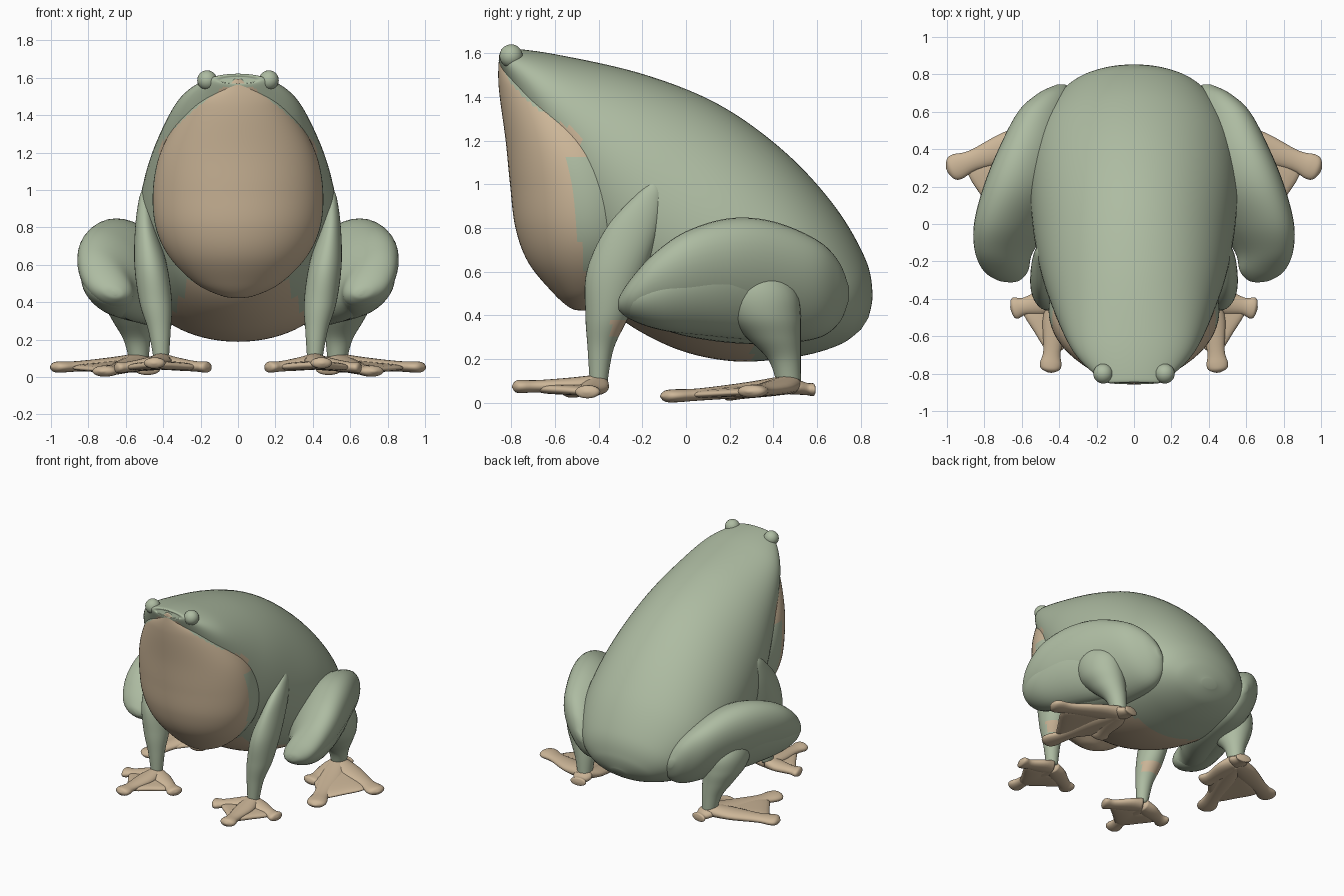
import bpy, bmesh, math
from mathutils import Vector

if "Cube" in bpy.data.objects:
    bpy.data.objects.remove(bpy.data.objects["Cube"], do_unlink=True)


def material(name, rgb):
    mat = bpy.data.materials.new(name)
    mat.use_nodes = True
    mat.diffuse_color = (*rgb, 1)
    mat.node_tree.nodes["Principled BSDF"].inputs["Base Color"].default_value = (*rgb, 1)
    return mat


GREEN = material("sage_green", (0.42, 0.5, 0.36))
TAN = material("warm_tan", (0.61, 0.47, 0.315))


def finish(bm, name, mats, rule=None):
    """Turn a bmesh into a smooth object; rule(centre) picks the second colour."""
    bmesh.ops.recalc_face_normals(bm, faces=bm.faces)
    for f in bm.faces:
        f.smooth = True
        if rule and rule(f.calc_center_median()):
            f.material_index = 1
    mesh = bpy.data.meshes.new(name)
    bm.to_mesh(mesh)
    bm.free()
    for m in mats:
        mesh.materials.append(m)
    ob = bpy.data.objects.new(name, mesh)
    bpy.context.collection.objects.link(ob)
    return ob


def spline(a, b, c, d, t):
    return 0.5 * (2 * b + (c - a) * t + (2 * a - 5 * b + 4 * c - d) * t * t
                  + (3 * b - a - 3 * c + d) * t ** 3)


def loft(name, keys, mats, rule=None, segs=32, steps=6):
    """Skin smoothly interpolated ellipses, each key being (centre, axis, axis)."""
    rows, last = [], len(keys) - 1
    for i in range(last):
        near = [keys[max(0, min(last, i + k))] for k in (-1, 0, 1, 2)]
        for s in range(steps):
            rows.append([spline(*(k[j] for k in near), s / steps) for j in range(3)])
    rows.append(keys[-1])
    bm = bmesh.new()
    angles = [2 * math.pi * k / segs for k in range(segs)]
    rings = [[bm.verts.new(c + u * math.cos(a) + v * math.sin(a)) for a in angles]
             for c, u, v in rows]
    for r, q in zip(rings, rings[1:]):
        for k in range(segs):
            n = (k + 1) % segs
            bm.faces.new((r[k], r[n], q[n], q[k]))
    bm.faces.new(rings[0])
    bm.faces.new(rings[-1])
    return finish(bm, name, mats, rule)


def level_rings(rows, side=1):
    """Horizontal ellipses from rows of z, x, y, x radius, y radius."""
    return [(Vector((side * x, y, z)), Vector((w, 0, 0)), Vector((0, d, 0)))
            for z, x, y, w, d in rows]


def leaning_rings(rows, side):
    """Upright ellipses leaning outward, from rows of y, x, z, x radius, z radius."""
    return [(Vector((side * x, y, z)), Vector((w, 0, 0)), Vector((side * 0.38 * h, 0, h)))
            for y, x, z, w, h in rows]


def toe(name, ankle, tip, width):
    """Flattened toe with a rounded pad at its end."""
    d = tip - ankle
    flat = Vector((-d.y, d.x, 0)).normalized()
    keys = []
    for t, w, h in ((0, 0.9, 0.045), (0.3, 1.15, 0.036), (0.7, 0.8, 0.028),
                    (0.88, 1, 0.03), (0.96, 0.8, 0.026), (1, 0.15, 0.005)):
        c = ankle + d * t
        c.z = tip.z + (ankle.z - tip.z) * (1 - t) ** 1.6
        keys.append((c, flat * w * width, Vector((0, 0, h))))
    loft(name, keys, [TAN], segs=20, steps=4)


def foot(name, ankle, tips, width, notch):
    """Toes joined by a rounded web."""
    for i, tip in enumerate(tips):
        toe(f"{name}_toe_{i + 1}", ankle, tip, width)
    edge = []
    for i, tip in enumerate(tips):
        edge.append(ankle.lerp(tip, 0.9))
        if i + 1 < len(tips):
            edge.append(ankle.lerp((tip + tips[i + 1]) / 2, notch))
    bm = bmesh.new()
    hub = bm.verts.new(ankle)
    rim = []
    for p in edge:
        mid = ankle.lerp(p, 0.5)
        rim.append((bm.verts.new((mid.x, mid.y, 0.057)), bm.verts.new((p.x, p.y, p.z - 0.006))))
    for (a, b), (c, d) in zip(rim, rim[1:]):
        bm.faces.new((hub, a, c))
        bm.faces.new((a, b, d, c))
    web = finish(bm, f"{name}_web", [TAN])
    thick = web.modifiers.new("thickness", "SOLIDIFY")
    thick.thickness = 0.045
    thick.offset = 0
    web.modifiers.new("rounding", "SUBSURF").levels = 2


# Body: slanted sections given by back point, belly point and half width
sections = [
    (-0.843, 1.603, -0.85, 1.57, 0.09), (-0.822, 1.622, -0.848, 1.535, 0.165),
    (-0.6, 1.595, -0.74, 1.28, 0.33), (-0.2, 1.505, -0.54, 0.78, 0.46),
    (0.15, 1.365, -0.38, 0.46, 0.525), (0.45, 1.15, -0.1, 0.27, 0.555),
    (0.68, 0.9, 0.2, 0.192, 0.53), (0.82, 0.66, 0.5, 0.21, 0.41),
    (0.853, 0.5, 0.7, 0.265, 0.25), (0.835, 0.39, 0.8, 0.335, 0.06)]
body_keys = [(Vector((0, (ty + by) / 2, (tz + bz) / 2)), Vector((w, 0, 0)),
              Vector((0, ty - by, tz - bz)) / 2) for ty, tz, by, bz, w in sections]


def under_chin(p):
    return p.z < 1.6 - 0.65 * abs(p.x) - 0.25 * (p.y + 0.85)


def body_tan(p):
    chin = p.y < -0.48 and 1.05 < p.z < 1.55 and under_chin(p)
    belly = p.y < 0.3 and abs(p.x) < 0.52 - 0.5 * p.z and p.z < 0.42 - 0.45 * p.y
    return chin or belly and p.z < 0.6


loft("body", body_keys, [GREEN, TAN], body_tan, segs=80, steps=10)

# Throat pouch: tan in front, green where it joins the body
throat = [(1.595, 0, -0.838, 0.02, 0.016), (1.5, 0, -0.745, 0.195, 0.114),
          (1.4, 0, -0.64, 0.305, 0.212), (1.2, 0, -0.53, 0.415, 0.295),
          (1, 0, -0.47, 0.455, 0.335), (0.8, 0, -0.45, 0.44, 0.33),
          (0.64, 0, -0.45, 0.365, 0.27), (0.5, 0, -0.46, 0.225, 0.145),
          (0.435, 0, -0.47, 0.09, 0.06), (0.422, 0, -0.47, 0.01, 0.01)]
loft("throat_pouch", level_rings(throat), [GREEN, TAN],
     lambda p: under_chin(p) and (p.y < -0.36 - 0.17 * p.z or p.z < 0.56 or p.z > 1.12),
     segs=80, steps=8)

arm = [(1.005, 0.5, -0.15, 0.01, 0.015), (0.95, 0.5, -0.17, 0.03, 0.06),
       (0.8, 0.495, -0.245, 0.055, 0.12), (0.6, 0.467, -0.32, 0.087, 0.135),
       (0.4, 0.44, -0.36, 0.087, 0.1), (0.25, 0.42, -0.39, 0.06, 0.06),
       (0.09, 0.41, -0.4, 0.04, 0.04)]
thigh = [(0.745, 0.39, 0.5, 0.02, 0.03), (0.7, 0.41, 0.505, 0.085, 0.14),
         (0.6, 0.45, 0.52, 0.147, 0.225), (0.4, 0.5, 0.55, 0.198, 0.28),
         (0.2, 0.56, 0.56, 0.22, 0.285), (0, 0.645, 0.545, 0.19, 0.24),
         (-0.15, 0.695, 0.515, 0.142, 0.165), (-0.25, 0.685, 0.475, 0.114, 0.095),
         (-0.3, 0.67, 0.455, 0.06, 0.04), (-0.312, 0.66, 0.45, 0.01, 0.01)]
shin = [(-0.3, 0.67, 0.45, 0.03, 0.02), (-0.24, 0.685, 0.46, 0.112, 0.085),
        (-0.1, 0.695, 0.475, 0.133, 0.145), (0.1, 0.65, 0.495, 0.142, 0.19),
        (0.3, 0.585, 0.5, 0.132, 0.21), (0.45, 0.52, 0.48, 0.11, 0.17),
        (0.56, 0.47, 0.47, 0.02, 0.03)]
calf = [(0.66, 0.58, 0.3, 0.1, 0.1), (0.52, 0.59, 0.32, 0.14, 0.185),
        (0.4, 0.58, 0.35, 0.14, 0.175), (0.3, 0.56, 0.4, 0.11, 0.125),
        (0.2, 0.54, 0.45, 0.072, 0.075), (0.09, 0.53, 0.47, 0.052, 0.055)]

# Paired parts
for label, s in (("left", 1), ("right", -1)):
    bpy.ops.mesh.primitive_uv_sphere_add(segments=24, ring_count=16, radius=0.053,
                                         location=(s * 0.165, -0.8, 1.587))
    eye = bpy.context.object
    eye.name = f"{label}_eye"
    eye.data.materials.append(GREEN)
    bpy.ops.object.shade_smooth()

    loft(f"{label}_front_leg", level_rings(arm, s), [GREEN, TAN],
         lambda p: 0.3 < p.z < 0.37 and p.y > -0.345, steps=8)
    loft(f"{label}_thigh", leaning_rings(thigh, s), [GREEN], segs=40)
    loft(f"{label}_shin", leaning_rings(shin, s), [GREEN])
    loft(f"{label}_calf", level_rings(calf, s), [GREEN])

    foot(f"{label}_front_foot", Vector((s * 0.41, -0.405, 0.085)),
         [Vector((s * x, y, z)) for x, y, z in
          ((0.66, -0.455, 0.05), (0.45, -0.795, 0.075), (0.15, -0.53, 0.053))], 0.058, 0.8)
    hind_ankle = Vector((s * 0.53, 0.47, 0.085))
    foot(f"{label}_hind_foot", hind_ankle,
         [Vector((s * x, y, z)) for x, y, z in
          ((1.0, 0.285, 0.053), (0.73, -0.115, 0.031), (0.48, 0.17, 0.04))], 0.07, 0.84)
    toe(f"{label}_heel", hind_ankle, Vector((s * 0.51, 0.59, 0.06)), 0.06)
